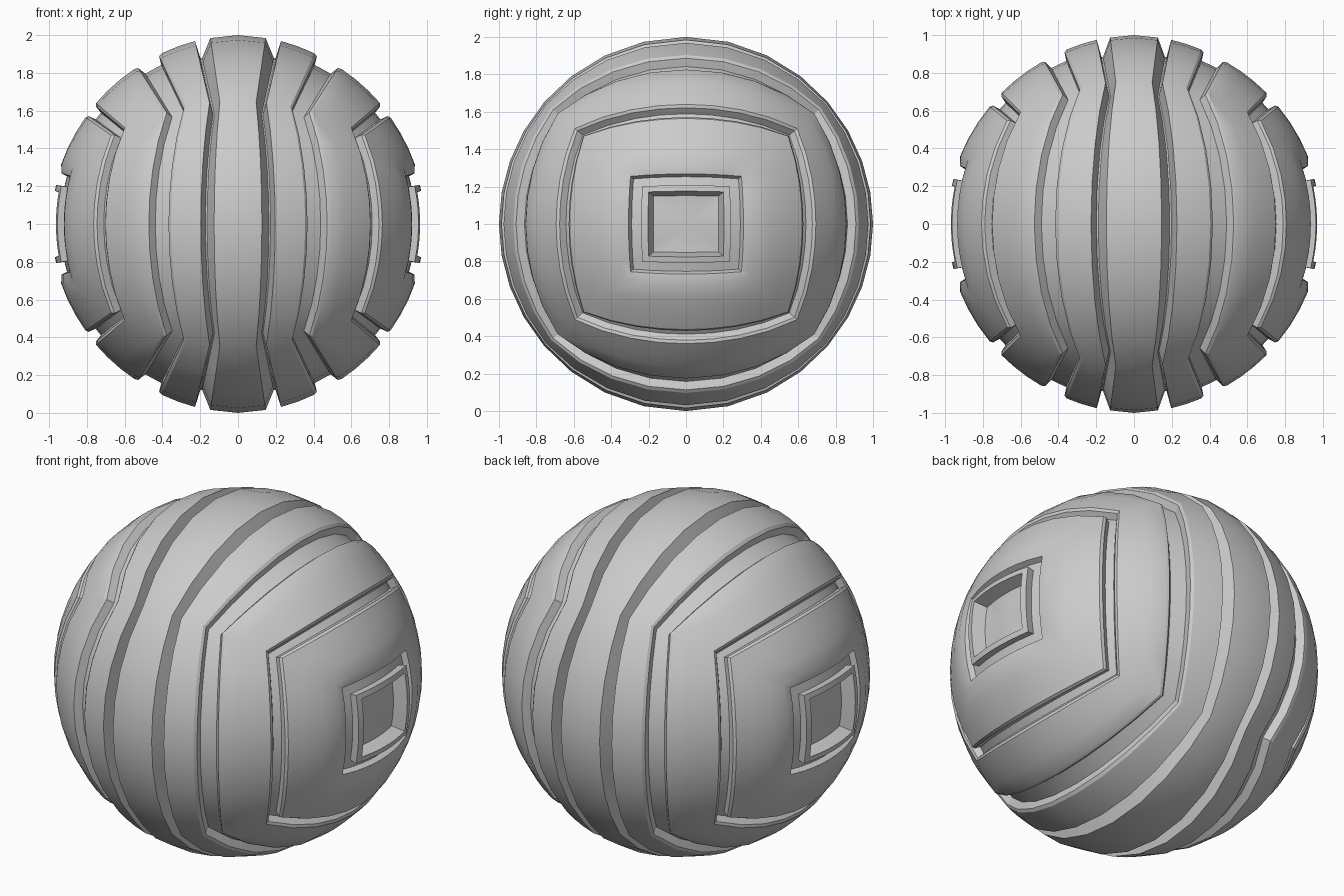
import bpy, bmesh
from math import tan, atan, pi
from mathutils import Vector

if "Cube" in bpy.data.objects:
    bpy.data.objects.remove(bpy.data.objects["Cube"])

SIDE = 8             # segments per side of the rounded-box loops
RATIO = 0.86         # height / depth of the loops
CENTRE = Vector((0, 0, 1))


def loop_points():
    """Rectangular loop around the x axis, spaced evenly once projected on a sphere."""
    t = [tan(-pi / 4 + pi / 2 * i / SIDE) for i in range(SIDE)]
    sides = ([(1, v) for v in t] + [(-v, 1) for v in t] +
             [(-1, -v) for v in t] + [(v, -1) for v in t])
    return [(y, z * RATIO) for y, z in sides]


LOOP = loop_points()


def refine(profile, step=0.1):
    """Subdivide long spans of (slope, radius) so that bands follow the sphere."""
    out = [profile[0]]
    for (q0, r0), (q1, r1) in zip(profile, profile[1:]):
        a0, a1 = atan(q0), atan(q1)
        n = max(1, round(abs(a1 - a0) / step))
        for i in range(1, n + 1):
            f = i / n
            out.append((tan(a0 + (a1 - a0) * f), r0 + (r1 - r0) * f))
    return out


def loft(name, profile, cap=False):
    """Sweep a (slope, radius) profile round the loop and mirror it across x."""
    bm = bmesh.new()
    rings = []
    for q, r in refine(profile):
        rings.append([bm.verts.new(CENTRE + Vector((q, y, z)).normalized() * r)
                      for y, z in LOOP])
    n = len(LOOP)
    for a, b in zip(rings, rings[1:]):
        for i in range(n):
            j = (i + 1) % n
            bm.faces.new((a[i], a[j], b[j], b[i]))
    if cap:
        bm.faces.new(rings[-1])
    # mirrored half
    dup = bmesh.ops.duplicate(bm, geom=bm.verts[:] + bm.edges[:] + bm.faces[:])["geom"]
    for v in dup:
        if isinstance(v, bmesh.types.BMVert):
            v.co.x *= -1
    bmesh.ops.reverse_faces(bm, faces=[f for f in dup if isinstance(f, bmesh.types.BMFace)])
    bmesh.ops.remove_doubles(bm, verts=bm.verts, dist=1e-5)
    bmesh.ops.recalc_face_normals(bm, faces=bm.faces)
    mesh = bpy.data.meshes.new(name)
    bm.to_mesh(mesh)
    bm.free()
    ob = bpy.data.objects.new(name, mesh)
    bpy.context.collection.objects.link(ob)
    bpy.context.view_layer.objects.active = ob
    ob.select_set(True)
    bpy.ops.object.shade_smooth_by_angle(angle=0.45)
    ob.select_set(False)
    return ob


# Grooved ball shell: raised bands separated by recessed channels
loft("banded_shell", [
    (0.0, 1.0), (0.128, 0.995), (0.185, 0.90),        # centre band, sloped wall
    (0.195, 0.90), (0.202, 0.995),                    # first channel
    (0.385, 0.99), (0.405, 0.98), (0.415, 0.935),     # second band
    (0.53, 0.935), (0.55, 0.98), (0.575, 0.987),      # second channel
    (1.01, 0.987), (1.04, 0.975), (1.06, 0.935),      # third band
    (1.17, 0.935), (1.19, 0.975), (1.23, 0.985),      # third channel
    (2.55, 0.988), (3.0, 0.972), (3.08, 0.94),        # end panel with chamfered opening
    (3.95, 0.94),
    # raised end frame and sunken floor
    (4.0, 0.985), (4.75, 0.985), (5.1, 0.91), (8.0, 0.90), (25.0, 0.90),
], cap=True)
